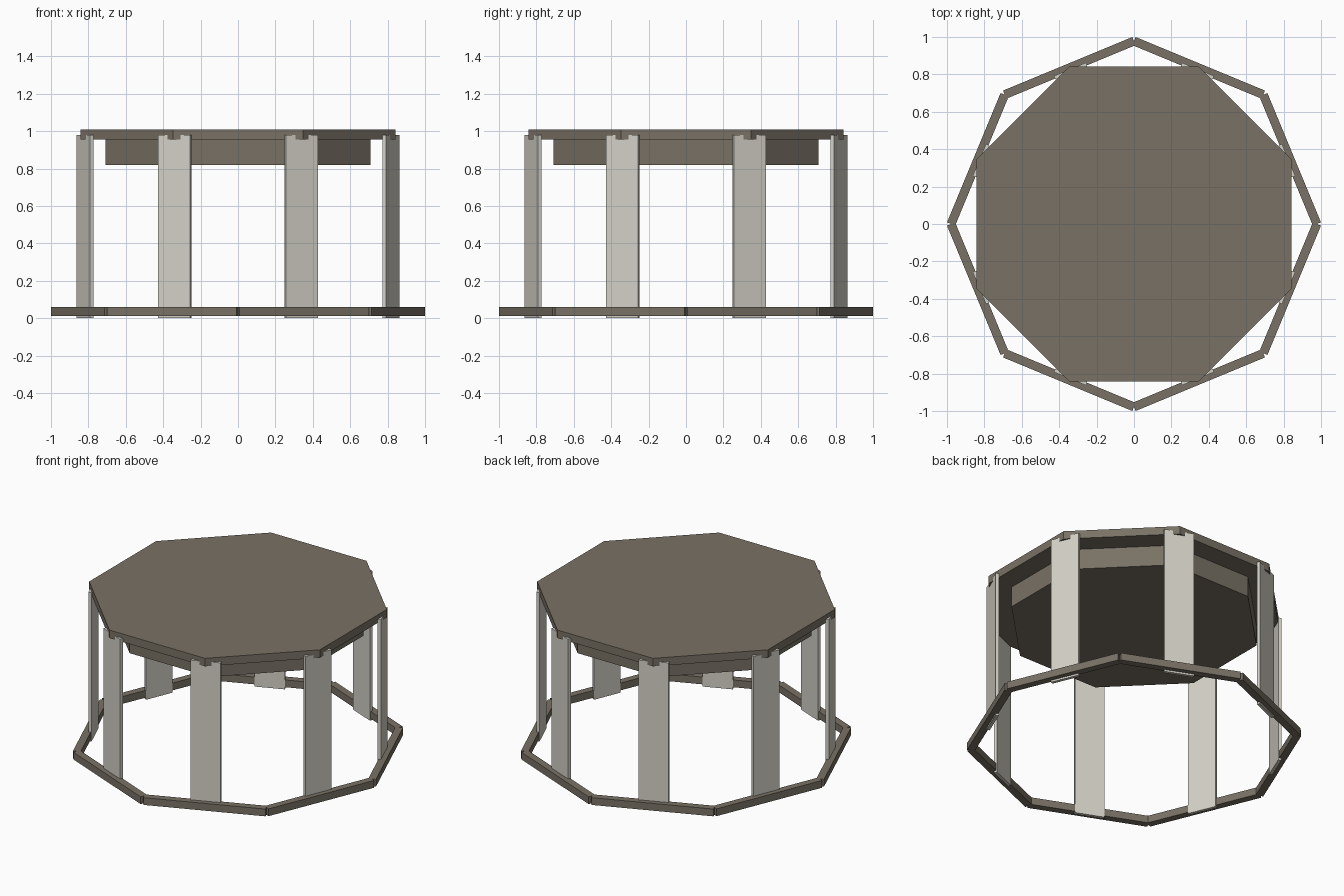
import bpy, bmesh, math
from mathutils import Matrix

if "Cube" in bpy.data.objects:
    bpy.data.objects.remove(bpy.data.objects["Cube"])


def material(name, rgb):
    m = bpy.data.materials.new(name)
    m.diffuse_color = (*rgb, 1)
    m.use_nodes = True
    m.node_tree.nodes["Principled BSDF"].inputs["Base Color"].default_value = m.diffuse_color
    return m


brown = material("weathered brown", (0.19, 0.165, 0.13))
cream = material("pale cream", (0.66, 0.64, 0.57))


def finish(name, bm, mat):
    me = bpy.data.meshes.new(name)
    bm.to_mesh(me)
    bm.free()
    me.materials.append(mat)
    ob = bpy.data.objects.new(name, me)
    bpy.context.collection.objects.link(ob)
    return ob


def octagon(name, apothem, z0, z1, mat):
    """Eight-sided slab with flat sides facing the axes."""
    bm = bmesh.new()
    r = apothem / math.cos(math.pi / 8)
    ring = [bm.verts.new((r * math.cos(a), r * math.sin(a), z0))
            for a in (math.pi / 8 + i * math.pi / 4 for i in range(8))]
    base = bm.faces.new(ring)
    ext = bmesh.ops.extrude_face_region(bm, geom=[base], use_keep_orig=True)
    top = [v for v in ext["geom"] if isinstance(v, bmesh.types.BMVert)]
    bmesh.ops.translate(bm, verts=top, vec=(0, 0, z1 - z0))
    bmesh.ops.recalc_face_normals(bm, faces=bm.faces)
    return finish(name, bm, mat)


def radial_box(name, i, inner, outer, width, z0, z1, mat):
    """Box facing outward at the i-th of eight directions."""
    bm = bmesh.new()
    place = (Matrix.Rotation(math.pi / 8 + i * math.pi / 4, 4, 'Z')
             @ Matrix.Translation(((inner + outer) / 2, 0, (z0 + z1) / 2))
             @ Matrix.Diagonal((outer - inner, width, z1 - z0, 1)))
    bmesh.ops.create_cube(bm, size=1, matrix=place)
    return finish(name, bm, mat)


# table top and the smaller slab beneath it
octagon("table_top", 0.841, 0.955, 1.008, brown)
octagon("under_slab", 0.709, 0.82, 0.955, brown)

# flat legs under the corners, and the rails of the floor ring
for i in range(8):
    radial_box(f"leg_{i + 1}", i, 0.875, 0.895, 0.185, 0.0, 0.98, cream)
    radial_box(f"base_rail_{i + 1}", i, 0.88, 0.927, 0.748, 0.012, 0.06, brown)
